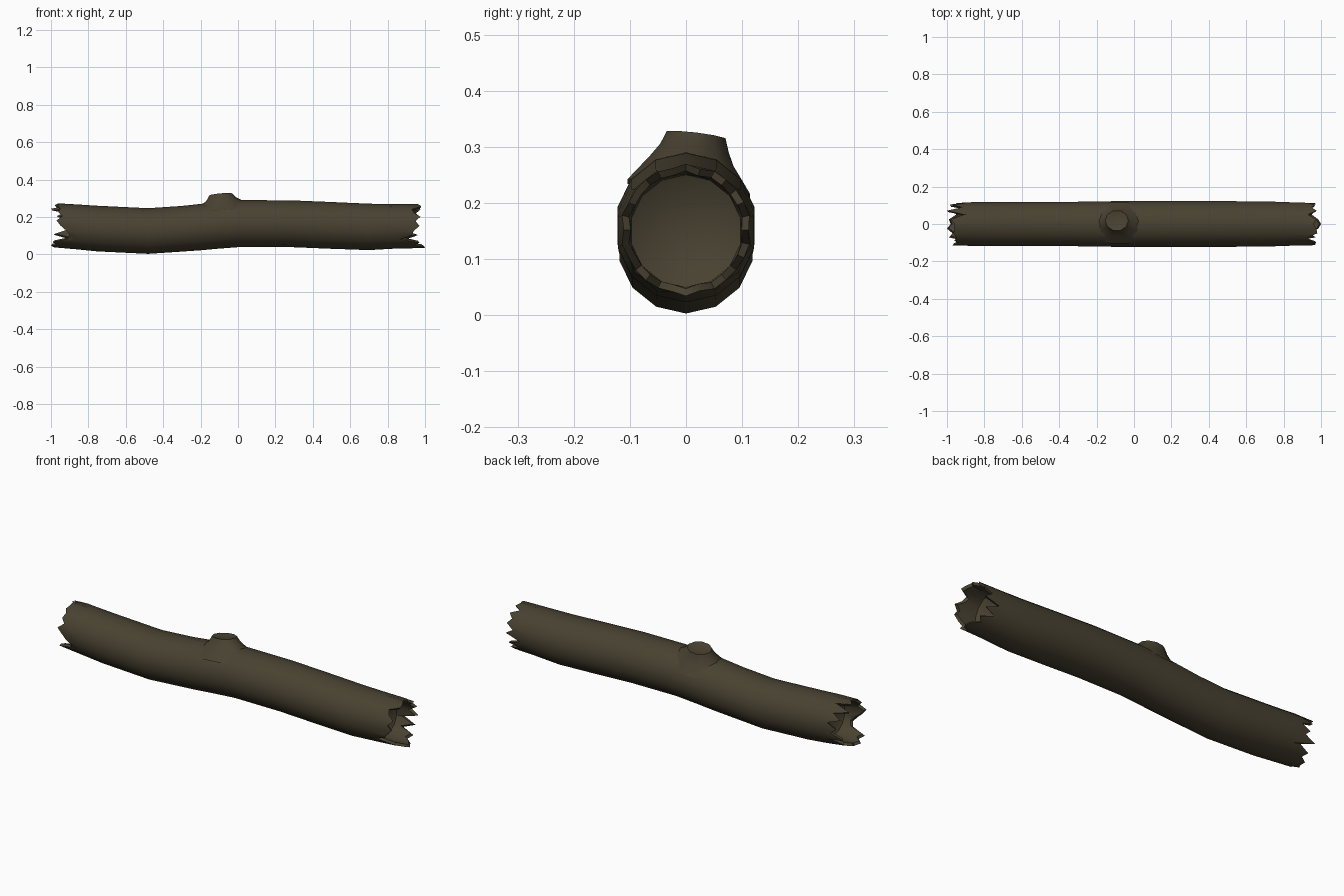
import bpy, bmesh, math
from mathutils import Vector

if "Cube" in bpy.data.objects:
    bpy.data.objects.remove(bpy.data.objects["Cube"])

bark = bpy.data.materials.new("dark bark brown")
bark.diffuse_color = (0.066, 0.054, 0.031, 1)
bark.use_nodes = True
bark.node_tree.nodes["Principled BSDF"].inputs["Base Color"].default_value = bark.diffuse_color

N = 14
# log stations: x, centre z, radius
STATIONS = [(-0.86, .147, .120), (-0.75, .138, .122), (-0.48, .125, .122), (-0.30, .137, .122),
            (-0.2, .146, .124), (-0.1, .156, .125), (0.02, .165, .125), (0.28, .164, .125),
            (0.5, .155, .125), (0.70, .147, .124), (0.84, .150, .119)]
# ragged rim reach |x|, counter-clockwise from +y through the top
RIGHT_RIM = [.93, .97, .95, .975, .93, .975, .96, .975, .98, .93, .94, .975, .95, .97,
             .94, .93, .87, .97, .94, .985, 1.0, .985, .95, .97, .90, .96, .89, .97]
LEFT_RIM = [.90, .97, .92, 1.0, .91, .98, .96, .96, .965, .95, .96, .94, .97, .95,
            .92, .90, .91, .99, .97, 1.0, .98, .99, .95, .97, .91, .985, .92, .95]


def ring_point(i, x, cz, r):
    """Point on the 14-sided section; half steps lie on the flat sides."""
    def corner(k):
        a = 2 * math.pi * (k + 0.0) / N + math.pi / N
        return Vector((x, r * math.cos(a), cz + r * math.sin(a)))
    k = math.floor(i)
    return corner(k).lerp(corner(k + 1), i - k)


def ring(bm, x, cz, r, count=N):
    return [bm.verts.new(ring_point(i * N / count, x, cz, r)) for i in range(count)]


def bridge(bm, a, b):
    n = len(a)
    for i in range(n):
        j = (i + 1) % n
        bm.faces.new((a[i], b[i], b[j], a[j]))


def finish(bm, name):
    bmesh.ops.triangulate(bm, faces=[f for f in bm.faces if len(f.verts) > 4])
    bmesh.ops.recalc_face_normals(bm, faces=bm.faces)
    me = bpy.data.meshes.new(name)
    bm.to_mesh(me)
    bm.free()
    ob = bpy.data.objects.new(name, me)
    bpy.context.collection.objects.link(ob)
    me.materials.append(bark)
    bpy.ops.object.select_all(action='DESELECT')
    ob.select_set(True)
    bpy.context.view_layer.objects.active = ob
    bpy.ops.object.shade_smooth_by_angle(angle=math.radians(45))
    return ob


# hollow-ended log
bm = bmesh.new()
rings = [ring(bm, *s) for s in STATIONS]
for a, b in zip(rings, rings[1:]):
    bridge(bm, a, b)


def broken_end(collar, side, rim, cz):
    outer, inner = [], []
    for i, reach in enumerate(rim):
        wob = 0.002 * math.sin(i * 2.3)
        outer.append(bm.verts.new(ring_point(i / 2, side * reach, cz, .116 + wob)))
        inner.append(bm.verts.new(ring_point(i / 2, side * (reach - .008), cz, .103 + wob)))
    floor = ring(bm, side * .855, cz - .002, .100)
    n = len(rim)
    for base, edge in ((collar, outer), (floor, inner)):
        for i in range(N):
            j = (i + 1) % N
            a, m, b = edge[2 * i], edge[2 * i + 1], edge[(2 * i + 2) % n]
            bm.faces.new((base[i], a, m))
            bm.faces.new((base[i], m, base[j]))
            bm.faces.new((base[j], m, b))
    bridge(bm, outer, inner)
    # sunken heartwood
    tip = bm.verts.new((side * .80, 0, cz - .01))
    for i in range(N):
        bm.faces.new((floor[i], floor[(i + 1) % N], tip))


broken_end(rings[0], -1, LEFT_RIM, .155)
broken_end(rings[-1], 1, RIGHT_RIM, .152)
finish(bm, "hollow_log")

# snapped branch stub: centre x, y, z, radius x, radius y, tilt
bm = bmesh.new()
K = 10
levels = [(-.08, .005, .225, .165, .115, .08), (-.082, .010, .272, .115, .078, .10),
          (-.088, .015, .296, .080, .064, .10), (-.092, .018, .320, .062, .055, .09),
          (-.092, .018, .317, .046, .040, .09)]
loops = []
for cx, cy, cz, rx, ry, t in levels:
    loop = []
    for i in range(K):
        a = 2 * math.pi * i / K
        dx, dy = rx * math.cos(a), ry * math.sin(a)
        loop.append(bm.verts.new((cx + dx, cy + dy, cz + t * dx - .12 * dy)))
    loops.append(loop)
for a, b in zip(loops, loops[1:]):
    bridge(bm, a, b)
dip = bm.verts.new((-.092, .018, .308))
for i in range(K):
    bm.faces.new((loops[-1][i], loops[-1][(i + 1) % K], dip))
finish(bm, "branch_stub")
